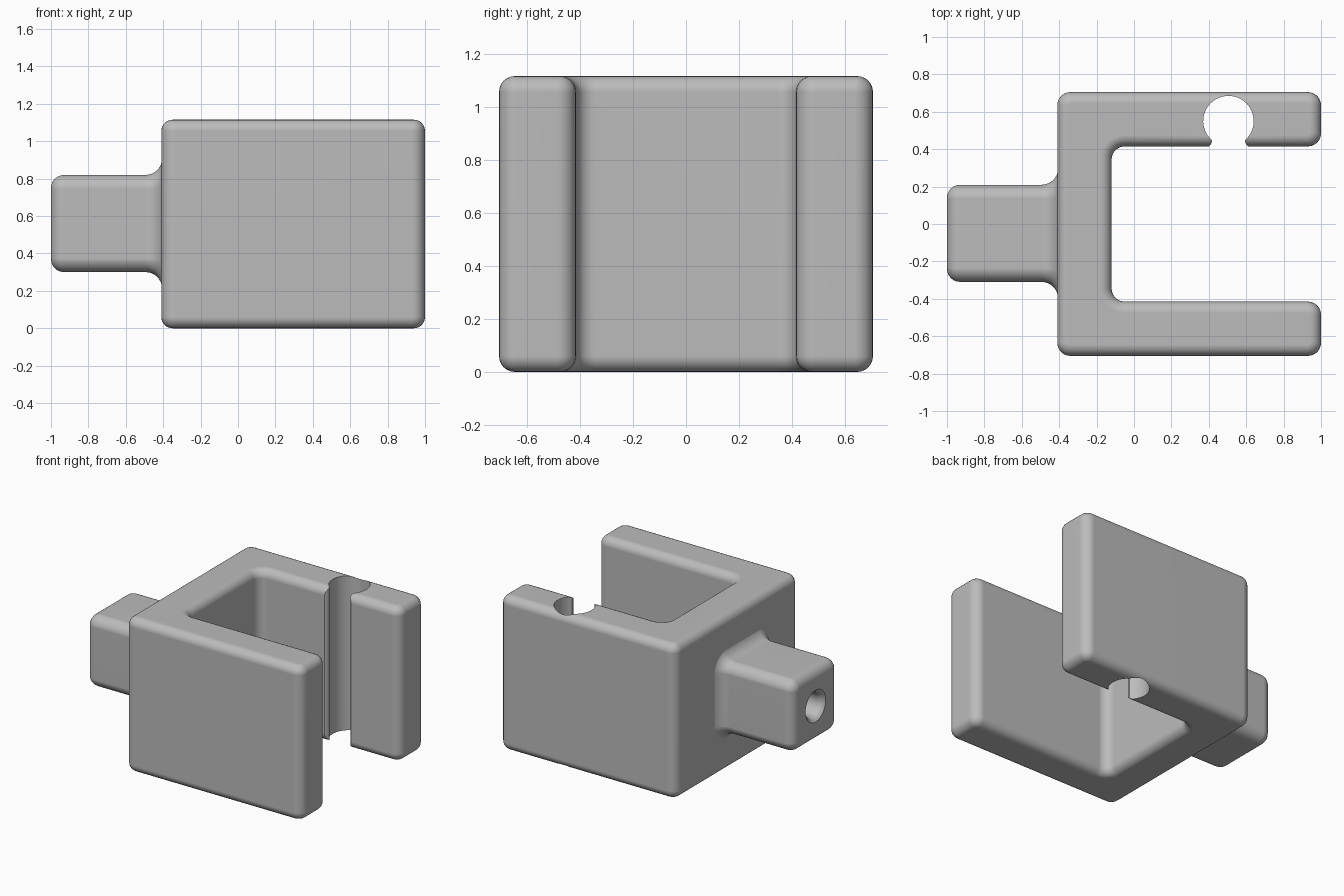
import bpy, bmesh
from math import sin, cos, pi, sqrt

old = bpy.data.objects.get("Cube")
if old:
    bpy.data.objects.remove(old, do_unlink=True)

grey = bpy.data.materials.new("plain grey")
grey.use_nodes = True
colour = (0.5, 0.5, 0.5, 1)
grey.diffuse_color = colour
grey.node_tree.nodes["Principled BSDF"].inputs["Base Color"].default_value = colour

HEIGHT = 1.115
STEM_Y, STEM_Z = -0.05, 0.56


def make(name, bm):
    bmesh.ops.recalc_face_normals(bm, faces=bm.faces[:])
    mesh = bpy.data.meshes.new(name)
    bm.to_mesh(mesh)
    bm.free()
    mesh.materials.append(grey)
    obj = bpy.data.objects.new(name, mesh)
    bpy.context.collection.objects.link(obj)
    return obj


def skin(bm, rings):
    """Join rings of equal length into a closed skin with end caps."""
    for a, b in zip(rings, rings[1:]):
        for i in range(len(a)):
            j = (i + 1) % len(a)
            bm.faces.new((a[i], a[j], b[j], b[i]))
    bm.faces.new(rings[0][::-1])
    bm.faces.new(rings[-1])


def prism(outline, bottom, top):
    """Extrude an anticlockwise outline in x and y upward."""
    bm = bmesh.new()
    skin(bm, [[bm.verts.new((x, y, z)) for x, y in outline] for z in (bottom, top)])
    bm.normal_update()
    return bm


def loft(sections):
    """Skin rounded squares along x; each section is (x, half size, corner radius)."""
    bm = bmesh.new()
    steps = 8
    rings = []
    for x, half, corner in sections:
        ring = []
        for q in range(4):
            mid = q * pi / 2 + pi / 4
            cy = STEM_Y + (half - corner) * sqrt(2) * cos(mid)
            cz = STEM_Z + (half - corner) * sqrt(2) * sin(mid)
            for i in range(steps):
                a = (q + (i + 0.5) / steps) * pi / 2
                ring.append(bm.verts.new((x, cy + corner * cos(a), cz + corner * sin(a))))
        rings.append(ring)
    skin(bm, rings)
    return bm


def round_edges(bm, edges, offset):
    bmesh.ops.bevel(bm, geom=edges, offset=offset, segments=6, profile=0.5,
                    affect='EDGES', clamp_overlap=False)


def combine(target, other, operation):
    mod = target.modifiers.new(operation.lower(), 'BOOLEAN')
    mod.operation = operation
    mod.solver = 'EXACT'
    mod.object = other
    bpy.context.view_layer.objects.active = target
    bpy.ops.object.modifier_apply(modifier=mod.name)
    bpy.data.objects.remove(other, do_unlink=True)


# U-shaped bracket with rounded corners and rims
outline = [(-0.41, -0.705), (1, -0.705), (1, -0.415), (-0.12, -0.415),
           (-0.12, 0.415), (1, 0.415), (1, 0.705), (-0.41, 0.705)]
bm = prism(outline, 0, HEIGHT)
upright = [e for e in bm.edges if abs(e.verts[0].co.z - e.verts[1].co.z) > 0.5]
round_edges(bm, upright, 0.07)
rims = [e for e in bm.edges if abs(e.verts[0].co.z - e.verts[1].co.z) < 0.01]
round_edges(bm, rims, 0.06)
bracket = make("bracket", bm)

# Square stem: rounded tip, then a fillet flaring into the bracket
sections = []
for i in range(7):
    a = i / 6 * pi / 2
    sections.append((-1 + 0.07 * (1 - cos(a)), 0.19 + 0.07 * sin(a), 0.01 + 0.07 * sin(a)))
for i in range(8):
    a = i / 7 * pi / 2
    grow = 0.09 * (1 - cos(a))
    sections.append((-0.495 + 0.09 * sin(a), 0.26 + grow, 0.08 + grow))
sections.append((-0.3, 0.35, 0.17))
stem = make("stem", loft(sections))
combine(bracket, stem, 'UNION')

# Round blind hole in the stem tip, with a softened lip
hole = [(-1.05, 0.12), (-1, 0.115), (-0.985, 0.097), (-0.955, 0.085), (-0.65, 0.085)]
hole_cutter = make("hole_cutter", loft([(x, r, r) for x, r in hole]))
combine(bracket, hole_cutter, 'DIFFERENCE')

# Keyhole groove down the inside of the back arm, with a flared mouth
cx, cy, radius = 0.505, 0.55, 0.135
start, count = -0.27 * pi, 36
span = pi - 2 * start
groove = [(cx + radius * cos(start + span * i / count),
           cy + radius * sin(start + span * i / count)) for i in range(count + 1)]
mouth = [(0.089, 0.44), (0.093, 0.428), (0.108, 0.413), (0.108, 0.36)]
groove += [(cx - w, y) for w, y in mouth]
groove += [(cx + w, y) for w, y in reversed(mouth)]
groove_cutter = make("groove_cutter", prism(groove, -0.1, HEIGHT + 0.1))
combine(bracket, groove_cutter, 'DIFFERENCE')

# Smooth roundings with flat sides
bpy.ops.object.select_all(action='DESELECT')
bracket.select_set(True)
bpy.context.view_layer.objects.active = bracket
bpy.ops.object.shade_smooth_by_angle(angle=0.6)
weighted = bracket.modifiers.new("even shading", 'WEIGHTED_NORMAL')
weighted.keep_sharp = True
